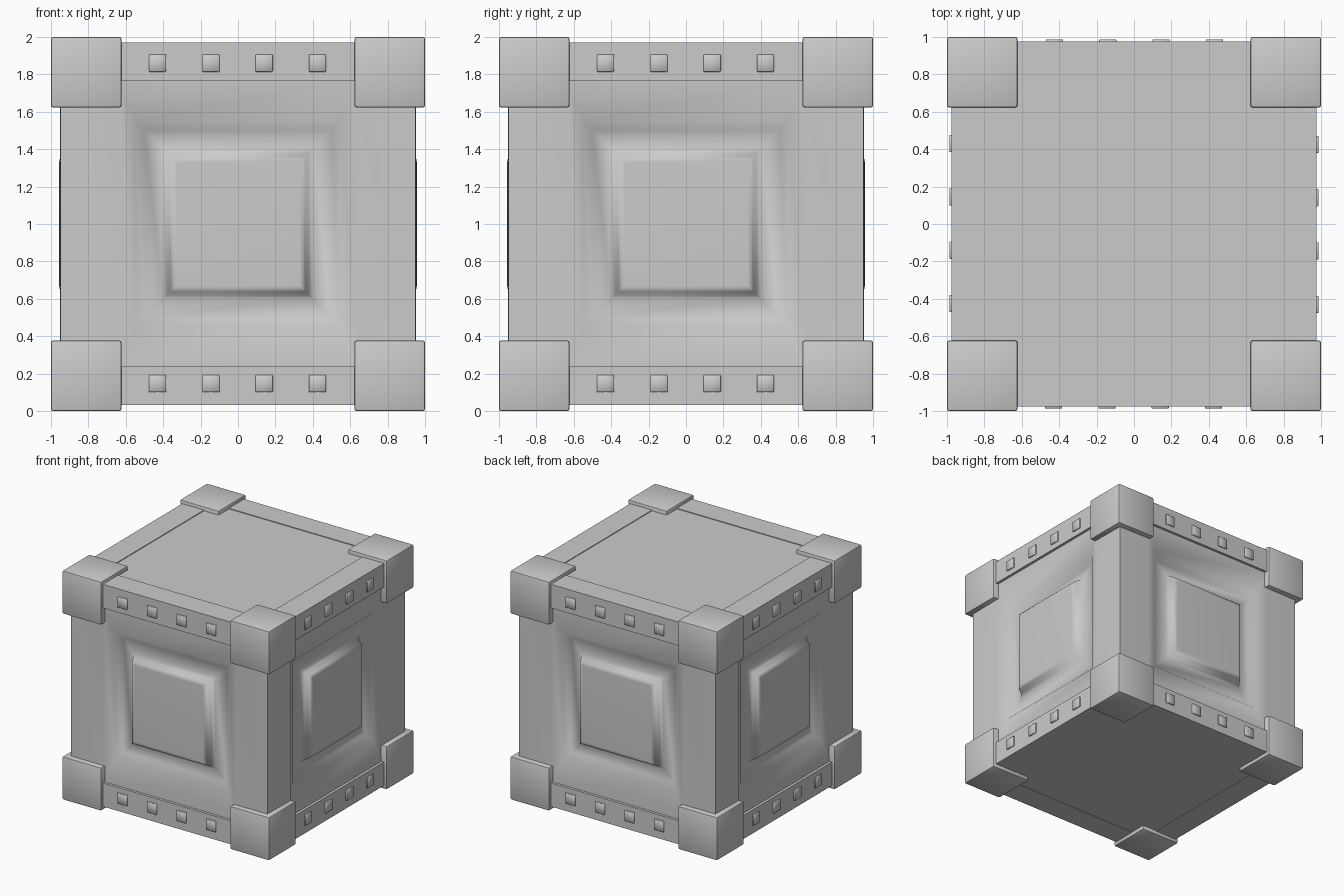
import bpy, bmesh, math
from mathutils import Matrix, Vector

if "Cube" in bpy.data.objects:
    bpy.data.objects.remove(bpy.data.objects["Cube"])


def finish(bm, name, angle=35):
    bmesh.ops.recalc_face_normals(bm, faces=bm.faces)
    me = bpy.data.meshes.new(name)
    bm.to_mesh(me)
    bm.free()
    ob = bpy.data.objects.new(name, me)
    bpy.context.collection.objects.link(ob)
    bpy.ops.object.select_all(action='DESELECT')
    ob.select_set(True)
    bpy.context.view_layer.objects.active = ob
    bpy.ops.object.shade_smooth_by_angle(angle=math.radians(angle))
    return ob


def add_box(bm, centre, size, rot=Matrix(), bevel=0.0, segs=2):
    part = bmesh.new()
    bmesh.ops.create_cube(part, size=1.0)
    bmesh.ops.scale(part, vec=size, verts=part.verts)
    if bevel:
        bmesh.ops.bevel(part, geom=part.edges[:], offset=bevel, segments=segs,
                        profile=0.5, affect='EDGES')
    bmesh.ops.translate(part, vec=centre, verts=part.verts)
    bmesh.ops.transform(part, matrix=rot, verts=part.verts)
    tmp = bpy.data.meshes.new("tmp")
    part.to_mesh(tmp)
    part.free()
    bm.from_mesh(tmp)
    bpy.data.meshes.remove(tmp)


quarter_turns = [Matrix.Rotation(k * math.pi / 2, 4, 'Z') for k in range(4)]

# Body: concentric rings per side (half width, half height, distance from axis)
rings = [(0.95, 0.965, 0.95), (0.64, 0.77, 0.953), (0.55, 0.55, 0.915),
         (0.50, 0.50, 0.868), (0.40, 0.40, 0.885), (0.38, 0.38, 0.905),
         (0.36, 0.36, 0.945), (0.345, 0.345, 0.955), (0.33, 0.33, 0.956)]
bm = bmesh.new()
for rot in quarter_turns:
    loops = []
    for hw, hh, d in rings:
        corners = [(-hw, -hh), (hw, -hh), (hw, hh), (-hw, hh)]
        loops.append([bm.verts.new(rot @ Vector((x, -d, 1 + z))) for x, z in corners])
    for a, b in zip(loops, loops[1:]):
        for i in range(4):
            j = (i + 1) % 4
            bm.faces.new((a[i], a[j], b[j], b[i]))
    bm.faces.new(loops[-1])
for z in (0.035, 1.965):
    bm.faces.new([bm.verts.new((x, y, z)) for x, y in
                  ((-.95, -.95), (.95, -.95), (.95, .95), (-.95, .95))])
bmesh.ops.remove_doubles(bm, verts=bm.verts, dist=0.0005)
finish(bm, "body", 62)

# Corner blocks
bm = bmesh.new()
for rot in quarter_turns:
    for z in (0.1885, 1.8115):
        add_box(bm, (0.8115, -0.8115, z), (0.377, 0.377, 0.377), rot, 0.012, 2)
finish(bm, "corner_blocks")

# Edge rails between the corner blocks
bm = bmesh.new()
for rot in quarter_turns:
    for z in (0.1345, 1.8685):
        add_box(bm, (0, -0.87, z), (1.3, 0.21, 0.206), rot)
finish(bm, "edge_rails")

# Square studs on the rails
bm = bmesh.new()
for rot in quarter_turns:
    for z in (0.147, 1.86):
        for i in range(4):
            x = -0.43 + i * 0.285
            add_box(bm, (x, -0.965, z), (0.092, 0.044, 0.092), rot, 0.003, 1)
finish(bm, "studs", 60)
